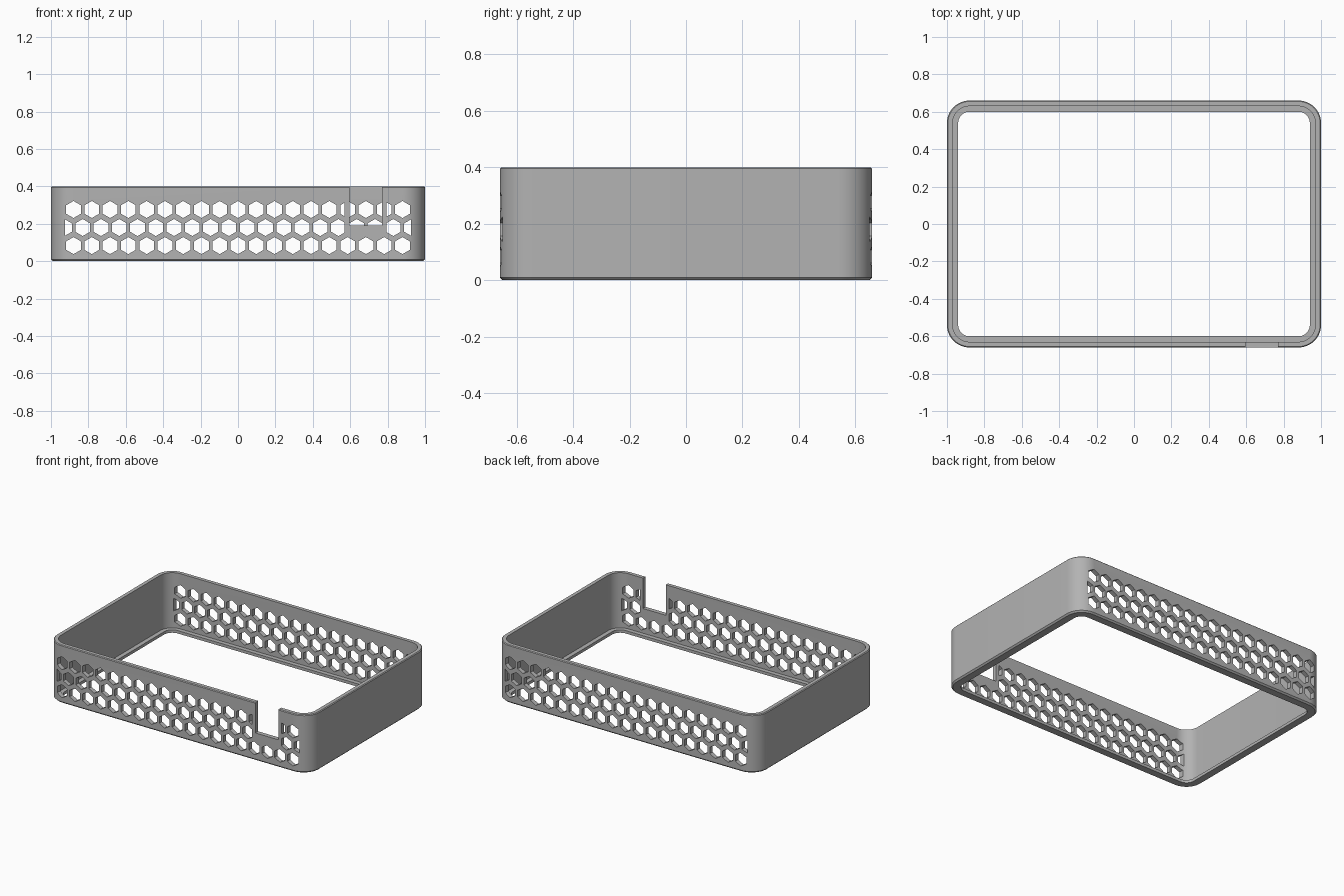
import bpy, bmesh, math
from mathutils import Vector

cube = bpy.data.objects.get("Cube")
if cube:
    bpy.data.objects.remove(cube, do_unlink=True)

HALF_X, HALF_Y, HEIGHT, RADIUS = 1.0, 0.66, 0.4, 0.12
WALL, LIP, LIP_Z = 0.03, 0.06, 0.02
PITCH, ROW_STEP, ROW_MID, HEX_R = 0.0977, 0.0965, 0.18, 0.0455
EDGE = 0.925                      # holes are trimmed at this x
NOTCH = (0.595, 0.77, 0.19)       # left, right, floor
BORDER = (0.57, 0.793)            # solid margin round the notch

grey = bpy.data.materials.new("plain grey")
grey.use_nodes = True
grey.diffuse_color = (0.45, 0.45, 0.45, 1)
grey.node_tree.nodes["Principled BSDF"].inputs["Base Color"].default_value = (0.45, 0.45, 0.45, 1)


def make_object(name, bm):
    bmesh.ops.recalc_face_normals(bm, faces=bm.faces)
    mesh = bpy.data.meshes.new(name)
    bm.to_mesh(mesh)
    bm.free()
    mesh.materials.append(grey)
    obj = bpy.data.objects.new(name, mesh)
    bpy.context.collection.objects.link(obj)
    return obj


def rounded_ring(bm, inset, z, steps=12):
    """Rounded rectangle of vertices, moved inwards by inset."""
    r = RADIUS - inset
    verts = []
    for corner, (sx, sy) in enumerate([(1, 1), (-1, 1), (-1, -1), (1, -1)]):
        for i in range(steps + 1):
            a = math.pi / 2 * (corner + i / steps)
            verts.append(bm.verts.new((sx * (HALF_X - RADIUS) + r * math.cos(a),
                                       sy * (HALF_Y - RADIUS) + r * math.sin(a), z)))
    return verts


# Frame: wall section with a chamfered base and an inner lip, swept round
section = [(0.01, 0), (0, 0.01), (0, HEIGHT - 0.005), (0.005, HEIGHT),
           (WALL, HEIGHT), (WALL, LIP_Z), (LIP, LIP_Z), (LIP, 0)]
bm = bmesh.new()
rings = [rounded_ring(bm, inset, z) for inset, z in section]
for k, ring in enumerate(rings):
    after = rings[(k + 1) % len(rings)]
    for i in range(len(ring)):
        j = (i + 1) % len(ring)
        bm.faces.new((ring[i], ring[j], after[j], after[i]))
frame = make_object("case_frame", bm)


def add_hole(target, x, z, y, low, high):
    """Hexagonal prism through a wall, trimmed to low < x < high."""
    bm = bmesh.new()
    corners = [bm.verts.new((x + HEX_R * math.sin(k * math.pi / 3), y - 0.1,
                             z + HEX_R * math.cos(k * math.pi / 3))) for k in range(6)]
    bm.faces.new(corners)
    for limit, side in ((low, -1), (high, 1)):
        bmesh.ops.bisect_plane(bm, geom=bm.verts[:] + bm.edges[:] + bm.faces[:],
                               plane_co=(limit, 0, 0), plane_no=(side, 0, 0),
                               clear_outer=True)
    if bm.faces:
        out = bmesh.ops.extrude_face_region(bm, geom=bm.faces[:])
        moved = [g for g in out["geom"] if isinstance(g, bmesh.types.BMVert)]
        bmesh.ops.translate(bm, verts=moved, vec=Vector((0, 0.2, 0)))
        # Put the first cap back if the extrusion consumed it
        bmesh.ops.holes_fill(bm, edges=bm.edges[:], sides=0)
        bmesh.ops.recalc_face_normals(bm, faces=bm.faces)
        part = bpy.data.meshes.new("hole")
        bm.to_mesh(part)
        target.from_mesh(part)
        bpy.data.meshes.remove(part)
    bm.free()


# Three staggered rows of holes in the front and back walls
holes = bmesh.new()
for y in (-HALF_Y, HALF_Y):
    for row in (-1, 0, 1):
        z = ROW_MID + row * ROW_STEP
        count = 20 if row == 0 else 19
        for i in range(count):
            x = (i - (count - 1) / 2) * PITCH
            if y < 0 and row >= 0:
                add_hole(holes, x, z, y, -EDGE, BORDER[0])
                add_hole(holes, x, z, y, BORDER[1], EDGE)
            else:
                add_hole(holes, x, z, y, -EDGE, EDGE)
hole_cutter = make_object("hole_cutter", holes)

# Open slot in the front wall
x0, x1, floor = NOTCH
bm = bmesh.new()
bmesh.ops.create_cube(bm, size=1)
bmesh.ops.scale(bm, verts=bm.verts, vec=(x1 - x0, 0.1, 0.4))
bmesh.ops.translate(bm, verts=bm.verts, vec=((x0 + x1) / 2, -HALF_Y, floor + 0.2))
slot_cutter = make_object("slot_cutter", bm)

bpy.ops.object.select_all(action="DESELECT")
bpy.context.view_layer.objects.active = frame
frame.select_set(True)
for cutter in (hole_cutter, slot_cutter):
    cutter.hide_render = True
    mod = frame.modifiers.new(cutter.name, "BOOLEAN")
    mod.operation = "DIFFERENCE"
    mod.solver = "EXACT"
    mod.object = cutter
    bpy.ops.object.modifier_apply(modifier=mod.name)
    bpy.data.objects.remove(cutter, do_unlink=True)

bpy.ops.object.shade_smooth_by_angle(angle=math.radians(30))
